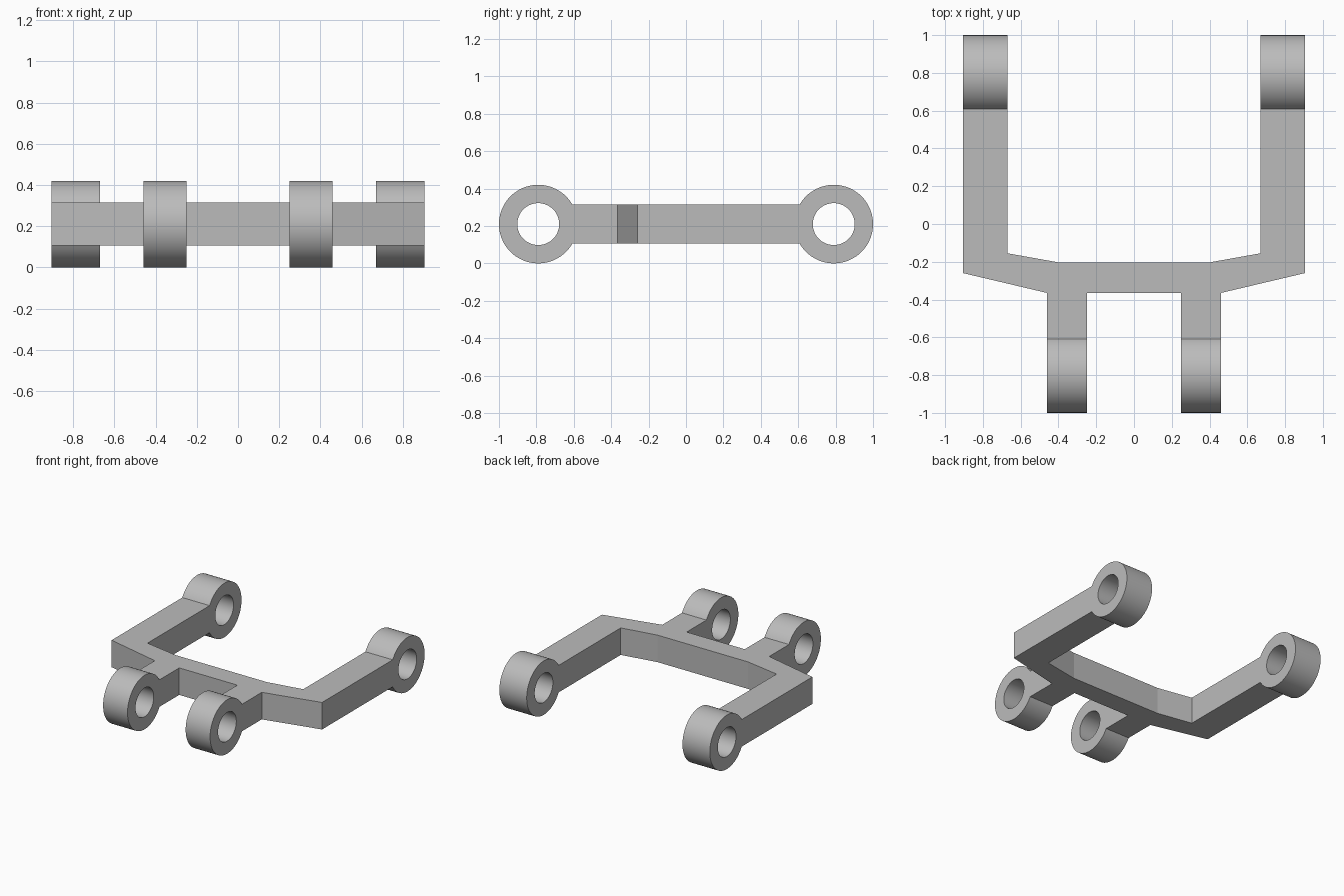
import bpy
import bmesh
from math import pi, radians
from mathutils import Matrix, Vector

if "Cube" in bpy.data.objects:
    bpy.data.objects.remove(bpy.data.objects["Cube"], do_unlink=True)

MID_Z, RING_R, HOLE_R, BAR_H = 0.21, 0.21, 0.112, 0.21
EYE_Y, BAR_END = 0.79, 0.64

grey = bpy.data.materials.new("plain grey")
grey.use_nodes = True
grey.diffuse_color = (0.5, 0.5, 0.5, 1)
grey.node_tree.nodes["Principled BSDF"].inputs["Base Color"].default_value = grey.diffuse_color


def add_object(name, bm):
    bmesh.ops.recalc_face_normals(bm, faces=bm.faces)
    mesh = bpy.data.meshes.new(name)
    bm.to_mesh(mesh)
    bm.free()
    mesh.materials.append(grey)
    obj = bpy.data.objects.new(name, mesh)
    bpy.context.collection.objects.link(obj)
    return obj


def cross_cylinder(name, x0, x1, y, radius):
    """Cylinder lying along x."""
    bm = bmesh.new()
    place = Matrix.Translation(((x0 + x1) / 2, y, MID_Z)) @ Matrix.Rotation(pi / 2, 4, "Y")
    bmesh.ops.create_cone(bm, cap_ends=True, segments=72, radius1=radius,
                          radius2=radius, depth=x1 - x0, matrix=place)
    return add_object(name, bm)


def combine(target, tool, operation):
    mod = target.modifiers.new(operation, "BOOLEAN")
    mod.operation, mod.solver, mod.object = operation, "EXACT", tool
    bpy.context.view_layer.objects.active = target
    bpy.ops.object.modifier_apply(modifier=mod.name)
    bpy.data.objects.remove(tool, do_unlink=True)


# Frame: half outline, mirrored and extruded upwards
half = [(0.25, -0.365), (0.25, -BAR_END), (0.46, -BAR_END), (0.46, -0.365),
        (0.905, -0.26), (0.905, BAR_END), (0.67, BAR_END), (0.67, -0.155),
        (0.39, -0.205)]
outline = half + [(-x, y) for x, y in reversed(half)]
bm = bmesh.new()
face = bm.faces.new([bm.verts.new((x, y, MID_Z - BAR_H / 2)) for x, y in outline])
top = bmesh.ops.extrude_face_region(bm, geom=[face])["geom"]
bmesh.ops.translate(bm, vec=Vector((0, 0, BAR_H)),
                    verts=[v for v in top if isinstance(v, bmesh.types.BMVert)])
frame = add_object("link_frame", bm)

# Round eyes at the four ends, each with a bored hole
for x0, x1, y in [(0.25, 0.46, -EYE_Y), (0.67, 0.905, EYE_Y)]:
    for a, b in [(x0, x1), (-x1, -x0)]:
        combine(frame, cross_cylinder("eye", a, b, y, RING_R), "UNION")
        combine(frame, cross_cylinder("bore", a - 0.05, b + 0.05, y, HOLE_R), "DIFFERENCE")

# Smooth round surfaces, crisp bends
bpy.ops.object.select_all(action="DESELECT")
frame.select_set(True)
bpy.context.view_layer.objects.active = frame
bpy.ops.object.shade_smooth_by_angle(angle=radians(8))
